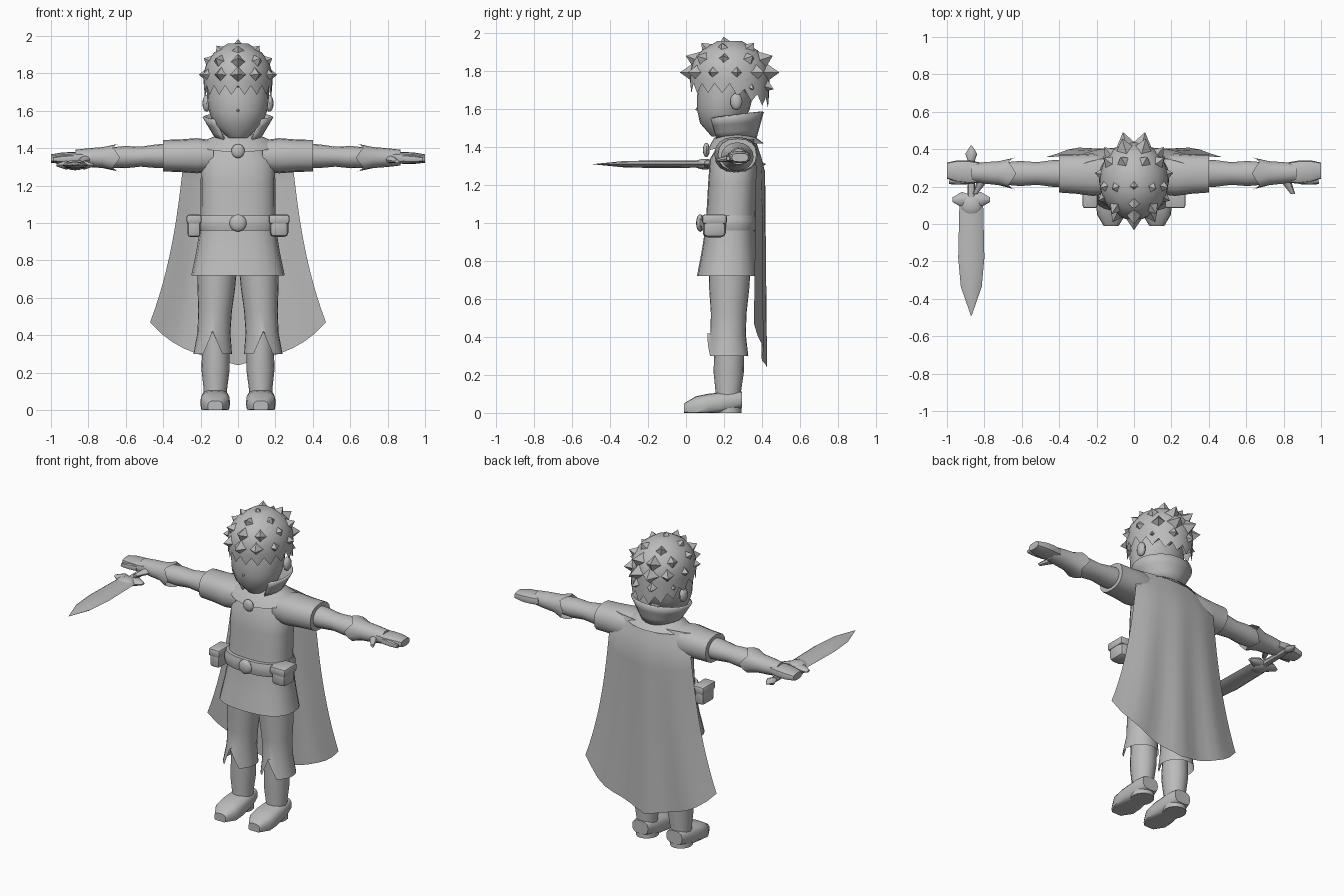
import bpy, bmesh
from math import sin, cos, pi, radians
from mathutils import Vector, Matrix

cube = bpy.data.objects.get("Cube")
if cube:
    bpy.data.objects.remove(cube)

grey = bpy.data.materials.new("plain_grey")
grey.use_nodes = True
grey.diffuse_color = (.5, .5, .5, 1)
grey.node_tree.nodes["Principled BSDF"].inputs["Base Color"].default_value = grey.diffuse_color


def finish(name, bm, side=1, recalculate=True, angle=42):
    """Turn a bmesh into a shaded object, mirrored in x when side is negative."""
    bmesh.ops.scale(bm, vec=(side, 1, 1), verts=bm.verts)
    if recalculate:
        bmesh.ops.recalc_face_normals(bm, faces=bm.faces)
    mesh = bpy.data.meshes.new(name)
    bm.to_mesh(mesh)
    bm.free()
    mesh.materials.append(grey)
    for polygon in mesh.polygons:
        polygon.use_smooth = True
    mesh.set_sharp_from_angle(angle=radians(angle))
    obj = bpy.data.objects.new(name, mesh)
    bpy.context.collection.objects.link(obj)
    return obj


def loft(name, start, end, size, scales, sides=16, power=1, hem=None, side=1):
    """Skin evenly spaced cross-sections from start to end.

    Each section is an ellipse of the given half sizes times its scale, square to
    the main axis. A hem function shifts the last section by angle and leaves it open.
    """
    bm = bmesh.new()
    start, end = Vector(start), Vector(end)
    span = end - start
    along = max(range(3), key=lambda axis: abs(span[axis]))
    across, up = [axis for axis in range(3) if axis != along]
    last = len(scales) - 1
    loops = []
    for k, scale in enumerate(scales):
        loop = []
        for i in range(sides):
            angle = 2 * pi * i / sides
            c, s = cos(angle), sin(angle)
            point = start + span * k / last
            point[across] += size[0] * scale * abs(c) ** power * (1 if c > 0 else -1)
            point[up] += size[1] * scale * abs(s) ** power * (1 if s > 0 else -1)
            if hem and k == last:
                point[along] += hem(angle)
            point.z = max(point.z, 0)
            loop.append(bm.verts.new(point))
        loops.append(loop)
    for lower, upper in zip(loops, loops[1:]):
        for i in range(sides):
            j = (i + 1) % sides
            bm.faces.new((lower[i], lower[j], upper[j], upper[i]))
    bm.faces.new(loops[0])
    if not hem:
        bm.faces.new(loops[-1])
    return finish(name, bm, side)


def sheet(name, surface, columns, rows):
    """Open grid following a function of u and v, both running from zero to one."""
    bm = bmesh.new()
    grid = [[bm.verts.new(surface(i / columns, j / rows)) for j in range(rows + 1)]
            for i in range(columns + 1)]
    for near, far in zip(grid, grid[1:]):
        for j in range(rows):
            bm.faces.new((near[j], far[j], far[j + 1], near[j + 1]))
    return finish(name, bm, recalculate=False)


def placed(location, size):
    return Matrix.Translation(location) @ Matrix.Diagonal((*size, 1))


def ball(name, location, radii, side=1):
    bm = bmesh.new()
    bmesh.ops.create_uvsphere(bm, u_segments=12, v_segments=8, radius=1,
                              matrix=placed(location, radii))
    return finish(name, bm, side)


def box(name, location, size):
    bm = bmesh.new()
    bmesh.ops.create_cube(bm, size=1, matrix=placed(location, size))
    bmesh.ops.bevel(bm, geom=bm.edges[:], offset=min(size) / 4, segments=2,
                    affect="EDGES", profile=.5)
    return finish(name, bm)


def add_spike(bm, base, tip, radius, sides=4):
    direction = tip - base
    turn = direction.to_track_quat("Z", "Y").to_matrix().to_4x4()
    bmesh.ops.create_cone(bm, cap_ends=True, segments=sides, radius1=radius, radius2=0,
                          depth=direction.length,
                          matrix=Matrix.Translation((base + tip) / 2) @ turn)


# Tunic, belt and pouches
loft("tunic", (0, .22, .72), (0, .26, 1.46), (.2, .13),
     (1.25, 1.12, 1.02, 1, 1, .98, .5), sides=20, power=.8)
loft("belt", (0, .225, .96), (0, .225, 1.04), (.22, .15), (.96, 1, 1, .95), sides=20, power=.8)
ball("belt_buckle", (0, .075, 1), (.046, .022, .046))
for name, x, width in (("left_pouch", .22, .1), ("right_pouch", -.235, .07)):
    box(name, (x, .15, .98), (width, .12, .11))
    box(name + "_flap", (x, .15, 1.02), (width + .01, .13, .05))

# Mantle over the shoulders, dipping to the clasp in front
loft("mantle", (0, .26, 1.475), (0, .26, 1.42), (.22, .15), (.45, .75, 1), sides=24,
     hem=lambda angle: -.04 * max(0, -sin(angle)))
ball("clasp", (0, .107, 1.385), (.036, .018, .038))


# Cape hanging from the shoulders, widening to side corners
def cape_surface(u, v):
    s = 2 * u - 1
    width = .28 + .1 * v + .09 * v ** 3
    hem = .24 + .12 * abs(s) + .11 * s ** 4
    fold = .012 * v * cos(3 * pi * s)
    depth = .365 + .05 * min(1, v * 8) - .045 * s * s + fold
    return (s * width, depth, 1.44 + (hem - 1.44) * v)


sheet("cape", cape_surface, 16, 14)


# Standing collar, open in front
def collar_surface(u, v):
    angle = radians(-48 + 276 * u)
    rise = .125 + .02 * sin(angle)
    return ((.115 + .075 * v) * cos(angle), .25 + (.12 + .04 * v) * sin(angle), 1.44 + v * rise)


collar = sheet("collar", collar_surface, 16, 3)
collar.modifiers.new("thickness", "SOLIDIFY").thickness = .012

# Head
loft("neck", (0, .25, 1.4), (0, .24, 1.56), (.075, .075), (1, 1))
loft("head", (0, .18, 1.455), (0, .23, 1.88), (.165, .147),
     (.3, .78, .94, 1, 1, .95, .7), sides=20)
bm = bmesh.new()
add_spike(bm, Vector((0, .11, 1.62)), Vector((0, .045, 1.595)), .035, sides=6)
finish("nose", bm)

# Hair cap with a jagged hem, lower at the back
loft("hair_cap", (0, .23, 1.96), (0, .23, 1.71), (.185, .21), (.3, .7, .9, .98, 1, .98), sides=32,
     hem=lambda angle: .025 * cos(16 * angle) - .08 * max(0, sin(angle)))

# Rows of pointed locks from the crown down, the lowest only at the back
bm = bmesh.new()
centre, radii = Vector((0, .235, 1.79)), Vector((.185, .235, .17))
for row, count in enumerate((1, 5, 9, 11, 9)):
    tilt = radians(82 - 27 * row)
    for i in range(count):
        turn = 2 * pi * i / count - pi / 2
        if row == 4 and sin(turn) < .3:
            continue
        ray = Vector((cos(turn) * cos(tilt), sin(turn) * cos(tilt), sin(tilt))) * radii
        add_spike(bm, centre + ray * .72, centre + ray * 1.14, .068)
finish("hair_locks", bm, angle=30)

for name, side in (("left", 1), ("right", -1)):
    ball(name + "_ear", (.168, .265, 1.64), (.022, .032, .045), side)

    # Arm: sleeve, forearm, flared gauntlet and hand
    loft(name + "_sleeve", (.13, .26, 1.36), (.4, .27, 1.36), (.105, .087),
         (.95, 1.08, 1, .97), power=.85, side=side)
    loft(name + "_forearm", (.35, .27, 1.36), (.69, .27, 1.35), (.07, .062),
         (1.05, 1.02, .86, .96, .86), side=side)
    loft(name + "_gauntlet", (.87, .275, 1.35), (.65, .27, 1.35), (.08, .07),
         (.6, .72, .8, 1.08), hem=lambda angle: -.02 * cos(4 * angle), side=side)
    loft(name + "_hand", (.83, .275, 1.35), (1, .285, 1.345), (.062, .032),
         (.9, 1, .95, .7), sides=12, power=.7, side=side)
    loft(name + "_index_finger", (.88, .228, 1.345), (.99, .222, 1.34), (.015, .02),
         (1, .95, .6), sides=8, side=side)
    loft(name + "_thumb", (.8, .25, 1.345), (.85, .16, 1.33), (.035, .025),
         (1, .65, .35), sides=8, side=side)

    # Leg: trousers split at the shin, boot and flat-soled foot
    loft(name + "_trouser", (.11, .23, .76), (.135, .22, .3), (.1, .105),
         (1.05, 1, .9, .88, 1.03), sides=24, side=side,
         hem=lambda angle: .12 * max(0, 1 - 2 * abs(angle - 1.5 * pi)))
    loft(name + "_boot", (.122, .22, 0), (.118, .23, .43), (.075, .08),
         (.9, .83, 1, .98, 1.06), side=side)
    loft(name + "_foot", (.122, -.01, .02), (.122, .295, .07), (.08, .06),
         (.5, .95, 1, .95, .9, .7), power=.7, side=side)

# Dagger lying under the right hand
x, z = -.87, 1.31
loft("dagger_blade", (x, .13, z), (x, -.49, z), (.07, .02), (.9, .95, 1, .8, .03), sides=8)
loft("dagger_grip", (x, .1, z), (x, .34, z), (.022, .02), (1, .9), sides=8)
loft("dagger_pommel", (x, .33, z), (x, .42, z), (.032, .022), (.5, 1, .1), sides=8)
loft("dagger_guard", (x - .1, .13, z), (x + .1, .13, z), (.042, .024), (.3, 1, .6, 1, .3), sides=8)
ball("dagger_guard_boss", (x, .1, z), (.06, .06, .028))
